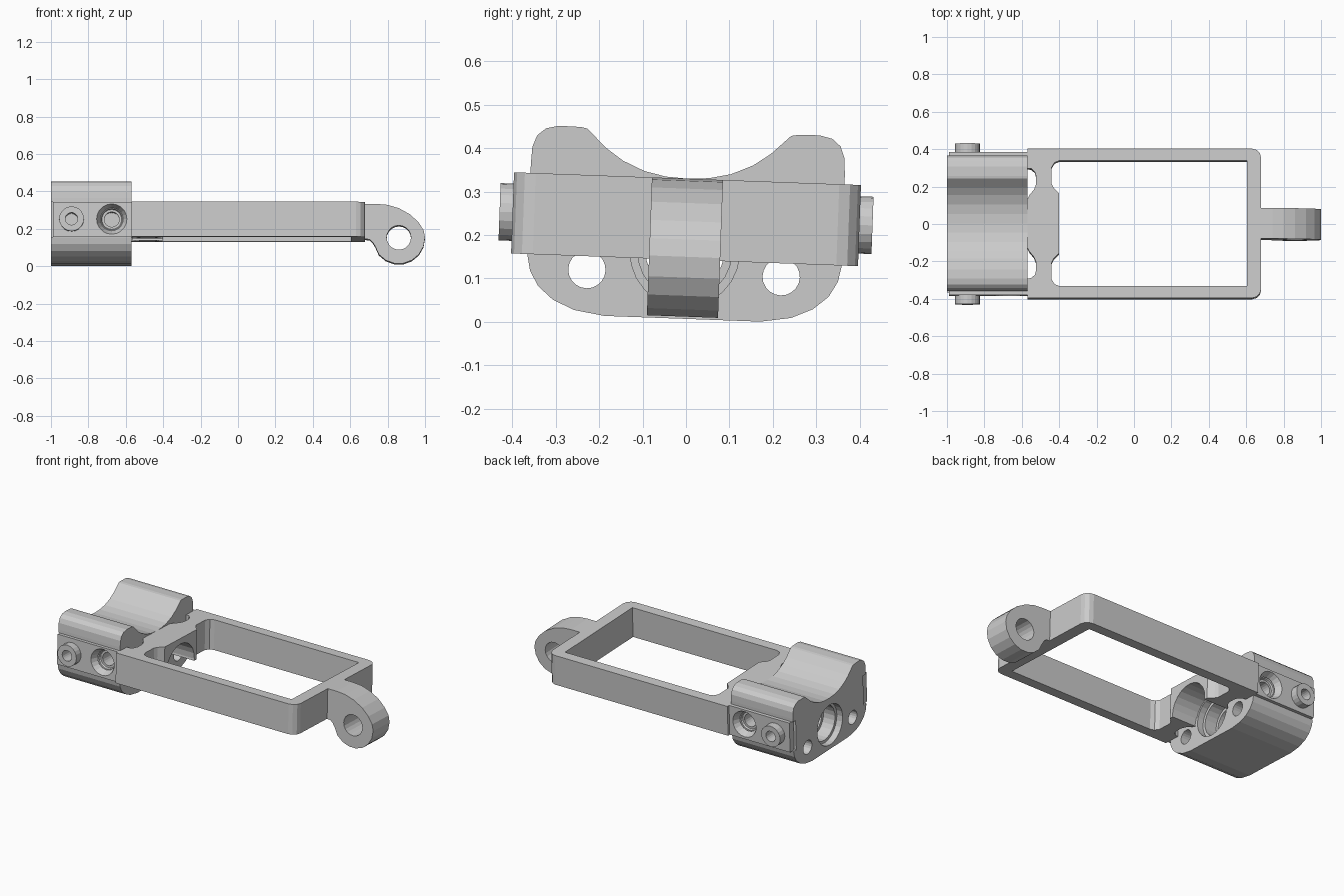
import bpy, bmesh, math
from mathutils import Matrix, Vector

if "Cube" in bpy.data.objects:
    bpy.data.objects.remove(bpy.data.objects["Cube"])

parts = []


def place(axis, p, t):
    u, v = p
    return {'x': (t, u, v), 'y': (u, t, v), 'z': (u, v, t)}[axis]


def prism(name, pts, axis, a, b, end_pts=None):
    """Loft a closed outline along an axis from a to b."""
    bm = bmesh.new()
    r0 = [bm.verts.new(place(axis, p, a)) for p in pts]
    r1 = [bm.verts.new(place(axis, p, b)) for p in (end_pts or pts)]
    n = len(pts)
    bm.faces.new(r0)
    bm.faces.new(r1)
    for i in range(n):
        j = (i + 1) % n
        bm.faces.new((r0[i], r0[j], r1[j], r1[i]))
    bmesh.ops.recalc_face_normals(bm, faces=bm.faces)
    me = bpy.data.meshes.new(name)
    bm.to_mesh(me)
    bm.free()
    ob = bpy.data.objects.new(name, me)
    bpy.context.collection.objects.link(ob)
    return ob


def part(*args, **kw):
    ob = prism(*args, **kw)
    parts.append(ob)
    return ob


def circle(cx, cy, r, n=20):
    return [(cx + r * math.cos(2 * math.pi * i / n),
             cy + r * math.sin(2 * math.pi * i / n)) for i in range(n)]


def rect(x0, y0, x1, y1):
    return [(x0, y0), (x1, y0), (x1, y1), (x0, y1)]


def cut(targets, cutter):
    cutter.hide_render = True
    for ob in targets:
        m = ob.modifiers.new("cut", 'BOOLEAN')
        m.operation = 'DIFFERENCE'
        m.solver = 'EXACT'
        m.object = cutter
        bpy.context.view_layer.objects.active = ob
        bpy.ops.object.modifier_apply(modifier=m.name)
    bpy.data.objects.remove(cutter)


# saddle block, half outline mirrored across y
half = [(0.05, .333), (0.1, .344), (0.15, .366), (0.19, .394), (0.235, .437),
        (0.25, .44), (0.30, .441), (0.33, .434), (0.35, .417), (0.36, .39),
        (.362, .35), (.362, .14), (.355, .105), (.335, .07), (.30, .04),
        (.25, .018), (.18, .007)]
outline = [(0, .33)] + half + [(-y, z) for y, z in reversed(half)]
block = part("saddle_block", outline, 'x', -1.0, -0.57)

# stepped bore and two bolt holes through the block
cut([block], prism("bore", circle(0, .16, .09, 24), 'x', -1.1, -0.5))
for r, d in ((.108, .12), (.126, .04)):
    cut([block], prism("step", circle(0, .16, r, 24), 'x', -1.1, -1.0 + d))
    cut([block], prism("step", circle(0, .16, r, 24), 'x', -0.57 - d, -0.5))
for s in (-1, 1):
    cut([block], prism("bolt", circle(s * .224, .112, .043), 'x', -1.1, -0.5))

# rectangular frame with rounded far corners
corner = [(0.63, 0.4), (0.655, 0.393), (0.673, 0.375), (0.68, 0.35)]
outer = ([(-0.57, -0.4), (-0.57, 0.4)] + corner
         + [(x, -y) for x, y in reversed(corner)])
frame = part("frame", outer, 'z', .143, .33)
side = [(0.605, 0.335), (-0.40, 0.335), (-0.425, 0.325), (-0.44, 0.30),
        (-0.44, 0.21), (-0.43, 0.19), (-0.40, 0.16)]
cut([frame], prism("opening", side + [(x, -y) for x, y in reversed(side)],
                   'z', 0, .5))
# windows and bore arch in the cross bar
for s in (-1, 1):
    win = [(-0.6, .297), (-0.55, .293), (-0.53, .275), (-0.523, .25),
           (-0.523, .21), (-0.535, .18), (-0.56, .15), (-0.57, .13), (-0.6, .13)]
    cut([frame], prism("window", [(x, s * y) for x, y in win], 'z', 0, .5))
cut([frame], prism("arch", circle(0, .155, .14, 24), 'x', -0.6, -0.3))

# side plates let into the block, with hollow studs and countersunk holes
for s, tag in ((-1, "front"), (1, "back")):
    cut([block], prism("pocket", rect(-1.1, .143, -0.5, .33), 'y',
                       s * .335, s * .5))
    plate = part(tag + "_side_plate", rect(-0.99, .143, -0.57, .33), 'y',
                 s * .342, s * .383)
    stud = part(tag + "_stud", circle(-0.89, .238, .066), 'y', s * .37, s * .43)
    cut([stud, plate, block], prism("stud_hole", circle(-0.89, .238, .033),
                                    'y', s * .28, s * .5))
    cx, cz = -0.675, .238
    cut([plate, block], prism("screw_hole", circle(cx, cz, .04), 'y',
                              s * .22, s * .5))
    cut([plate, block], prism("countersink", circle(cx, cz, .053), 'y',
                              s * .325, s * .393, end_pts=circle(cx, cz, .086)))

# hinge ear with cross hole
cx, cz, r = 0.86, .15, .14
ear = [(0.66, .33), (0.74, .33), (0.80, .325), (0.86, .307), (0.92, .274),
       (0.965, .232), (0.992, .19)]
for d in range(0, -181, -20):
    a = math.radians(d)
    ear.append((cx + r * math.cos(a), cz + r * math.sin(a)))
ear[-2:] = [(0.735, .10), (0.72, .125), (0.705, .14), (0.66, .144)]
lug = part("hinge_ear", ear, 'y', -0.082, 0.082)
cut([lug], prism("pin_hole", circle(cx, cz, .065), 'y', -0.3, 0.3))

# whole assembly leans slightly about its long axis
pivot = Matrix.Translation(Vector((0, 0, .235)))
lean = pivot @ Matrix.Rotation(math.radians(-2.1), 4, 'X') @ pivot.inverted()
for ob in parts:
    ob.data.transform(lean)
